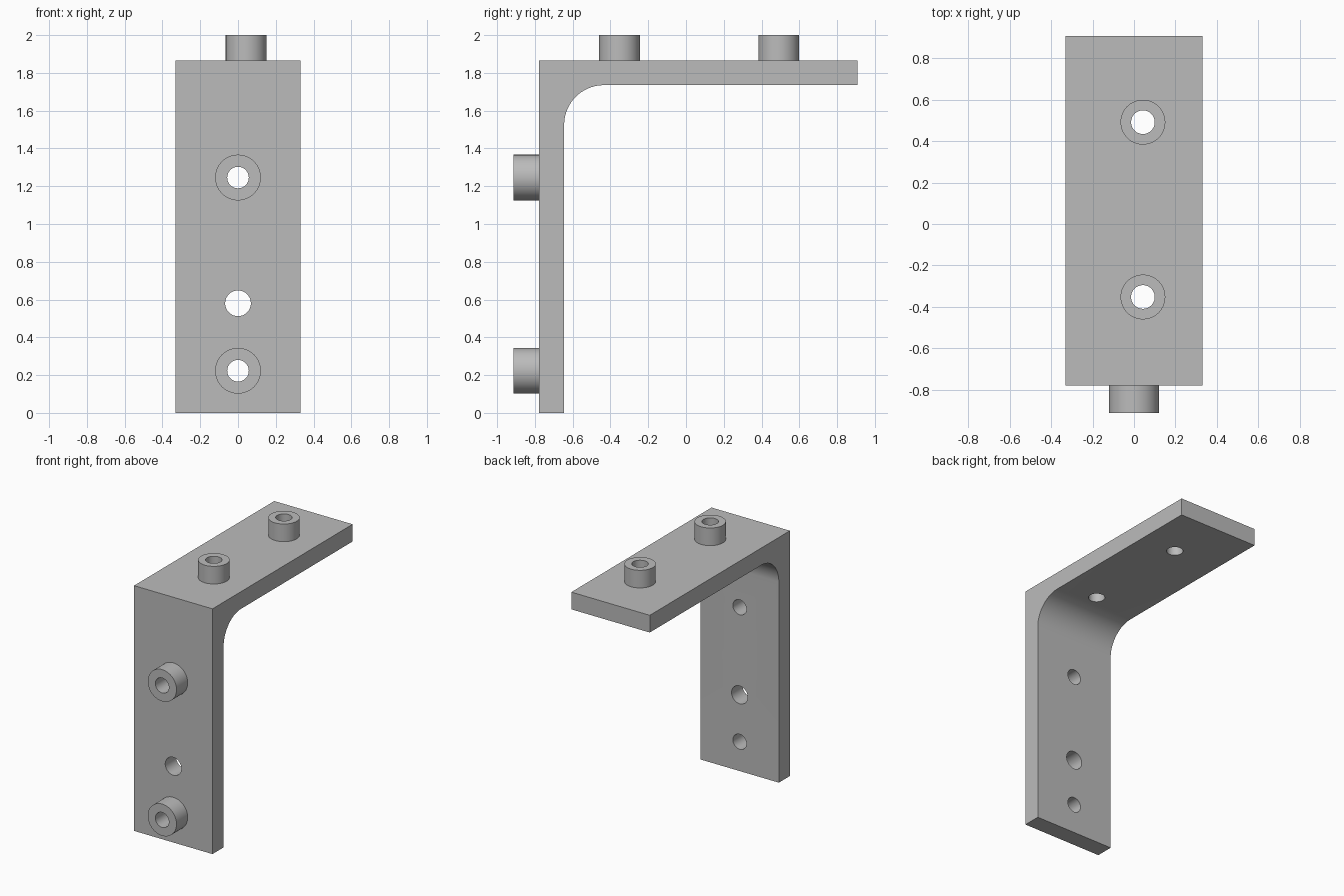
import bpy
import bmesh
import math
from mathutils import Vector

if "Cube" in bpy.data.objects:
    bpy.data.objects.remove(bpy.data.objects["Cube"], do_unlink=True)

grey = bpy.data.materials.new("plain_grey")
grey.use_nodes = True
grey.diffuse_color = (0.5, 0.5, 0.5, 1)
grey.node_tree.nodes["Principled BSDF"].inputs["Base Color"].default_value = (0.5, 0.5, 0.5, 1)

HALF_WIDTH = 0.33
FRONT, BACK, END = -0.778, -0.645, 0.907
UNDER, TOP = 1.735, 1.866
FILLET = 0.21
BOSS_HEIGHT = 0.134
UP, FORWARD = Vector((0, 0, 1)), Vector((0, -1, 0))


def cylinder(name, base, axis, radius, start, end):
    """Cylinder along axis, running from start to end measured from base."""
    turn = axis.to_track_quat("Z", "Y").to_euler()
    bpy.ops.mesh.primitive_cylinder_add(
        vertices=64, radius=radius, depth=end - start,
        location=base + axis * (start + end) / 2, rotation=turn)
    obj = bpy.context.object
    obj.name = name
    obj.data.materials.append(grey)
    return obj


def cut(target, cutter):
    bpy.context.view_layer.objects.active = target
    mod = target.modifiers.new("hole", "BOOLEAN")
    mod.operation, mod.solver, mod.object = "DIFFERENCE", "EXACT", cutter
    bpy.ops.object.modifier_apply(modifier=mod.name)


def smooth(obj):
    bpy.ops.object.select_all(action="DESELECT")
    obj.select_set(True)
    bpy.context.view_layer.objects.active = obj
    bpy.ops.object.shade_smooth_by_angle(angle=math.radians(30))


# Angle bracket: L profile with a filleted inner corner, extruded across x
profile = [(FRONT, 0), (FRONT, TOP), (END, TOP), (END, UNDER)]
for i in range(25):
    a = math.pi / 2 * (1 + i / 24)
    profile.append((BACK + FILLET * (1 + math.cos(a)), UNDER + FILLET * (math.sin(a) - 1)))
profile.append((BACK, 0))

bm = bmesh.new()
face = bm.faces.new([bm.verts.new((-HALF_WIDTH, y, z)) for y, z in profile])
side = bmesh.ops.extrude_face_region(bm, geom=[face])["geom"]
bmesh.ops.translate(bm, vec=(2 * HALF_WIDTH, 0, 0),
                    verts=[v for v in side if isinstance(v, bmesh.types.BMVert)])
bmesh.ops.recalc_face_normals(bm, faces=bm.faces)
mesh = bpy.data.meshes.new("angle_bracket")
bm.to_mesh(mesh)
bm.free()
mesh.materials.append(grey)
bracket = bpy.data.objects.new("angle_bracket", mesh)
bpy.context.collection.objects.link(bracket)

# Holes, each with its boss radius (None for the plain hole)
holes = [
    ("upper_front", Vector((0, FRONT, 1.246)), FORWARD, 0.057, 0.121),
    ("lower_front", Vector((0, FRONT, 0.223)), FORWARD, 0.057, 0.121),
    ("plain", Vector((0, FRONT, 0.58)), FORWARD, 0.068, None),
    ("near_top", Vector((0.043, -0.352, TOP)), UP, 0.057, 0.108),
    ("far_top", Vector((0.043, 0.491, TOP)), UP, 0.057, 0.108),
]
for name, base, axis, hole_radius, boss_radius in holes:
    cutter = cylinder(name + "_cutter", base, axis, hole_radius, -0.2, 0.2)
    cut(bracket, cutter)
    if boss_radius:
        boss = cylinder(name + "_boss", base, axis, boss_radius, 0, BOSS_HEIGHT)
        cut(boss, cutter)
        smooth(boss)
    bpy.data.objects.remove(cutter, do_unlink=True)
smooth(bracket)
